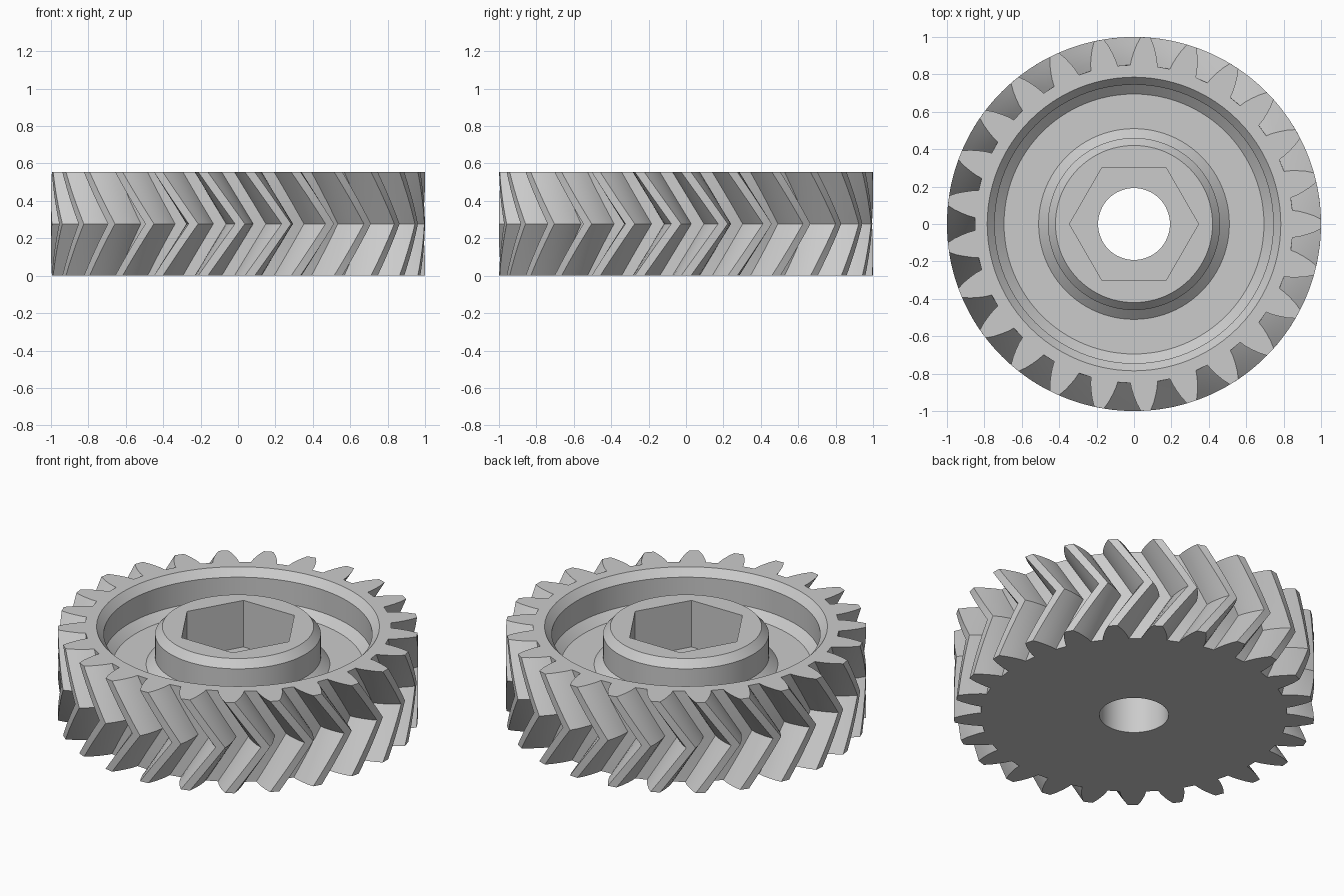
import bpy
import bmesh
from math import sin, cos, pi, radians

if "Cube" in bpy.data.objects:
    bpy.data.objects.remove(bpy.data.objects["Cube"], do_unlink=True)

HEIGHT = 0.555
TEETH = 25
TWIST = radians(11.4)   # turn of the teeth from either face to mid height
STEPS = 6               # slices in each half
FLOOR = 0.325           # pocket floor height
BEVEL = 0.045

steel = bpy.data.materials.new("plain grey")
steel.use_nodes = True
GREY = (0.6, 0.6, 0.6, 1)
steel.diffuse_color = GREY
steel.node_tree.nodes["Principled BSDF"].inputs["Base Color"].default_value = GREY


def make_object(name, rings, closed_loop=False):
    """Skin a list of point rings; cap the ends, or join last ring to first."""
    bm = bmesh.new()
    loops = [[bm.verts.new(p) for p in ring] for ring in rings]
    pairs = list(zip(loops, loops[1:]))
    if closed_loop:
        pairs.append((loops[-1], loops[0]))
    else:
        bm.faces.new(loops[0])
        bm.faces.new(loops[-1])
    for low, high in pairs:
        for i in range(len(low)):
            j = (i + 1) % len(low)
            bm.faces.new((low[i], low[j], high[j], high[i]))
    bmesh.ops.recalc_face_normals(bm, faces=bm.faces)
    mesh = bpy.data.meshes.new(name)
    bm.to_mesh(mesh)
    bm.free()
    mesh.materials.append(steel)
    obj = bpy.data.objects.new(name, mesh)
    bpy.context.collection.objects.link(obj)
    return obj


def circle(radius, z, sides):
    return [(radius * cos(2 * pi * i / sides), radius * sin(2 * pi * i / sides), z)
            for i in range(sides)]


# Tooth outline: radius and half angle in degrees, from root to tip
flank = [(0.85, 4.9), (0.885, 4.4), (0.92, 3.65), (0.96, 2.7), (1.0, 1.5)]
tooth = [(r, -a) for r, a in flank] + [(r, a) for r, a in reversed(flank)]


def gear_ring(z, turn):
    ring = []
    for t in range(TEETH):
        for r, a in tooth:
            angle = 2 * pi * t / TEETH + radians(a) + turn
            ring.append((r * cos(angle), r * sin(angle), z))
    return ring


# Herringbone body
rings = []
for k in range(2 * STEPS + 1):
    turn = TWIST * (1 - abs(k - STEPS) / STEPS)
    rings.append(gear_ring(HEIGHT * k / (2 * STEPS), turn))
gear = make_object("herringbone_gear", rings)

# Ring pocket around the hub, bevelled at its rims and floor
pocket_profile = [
    (0.38, HEIGHT + BEVEL), (0.46, HEIGHT - BEVEL), (0.46, FLOOR + BEVEL), (0.51, FLOOR),
    (0.695, FLOOR), (0.745, FLOOR + BEVEL), (0.745, HEIGHT - BEVEL), (0.825, HEIGHT + BEVEL)]
pocket = make_object("pocket_cutter", [circle(r, z, 96) for r, z in pocket_profile], True)

# Hexagonal socket and through bore
socket = make_object("socket_cutter", [circle(0.345, z, 6) for z in (0.27, 0.7)])
bore = make_object("bore_cutter", [circle(0.192, z, 64) for z in (-0.1, 0.8)])

# Cut the body
bpy.ops.object.select_all(action="DESELECT")
bpy.context.view_layer.objects.active = gear
gear.select_set(True)
for cutter in (pocket, socket, bore):
    cutter.hide_render = True
    cut = gear.modifiers.new(cutter.name, "BOOLEAN")
    cut.operation = "DIFFERENCE"
    cut.solver = "EXACT"
    cut.object = cutter
    bpy.ops.object.modifier_apply(modifier=cut.name)
    bpy.data.objects.remove(cutter, do_unlink=True)

bpy.ops.object.shade_smooth_by_angle(angle=radians(25))
